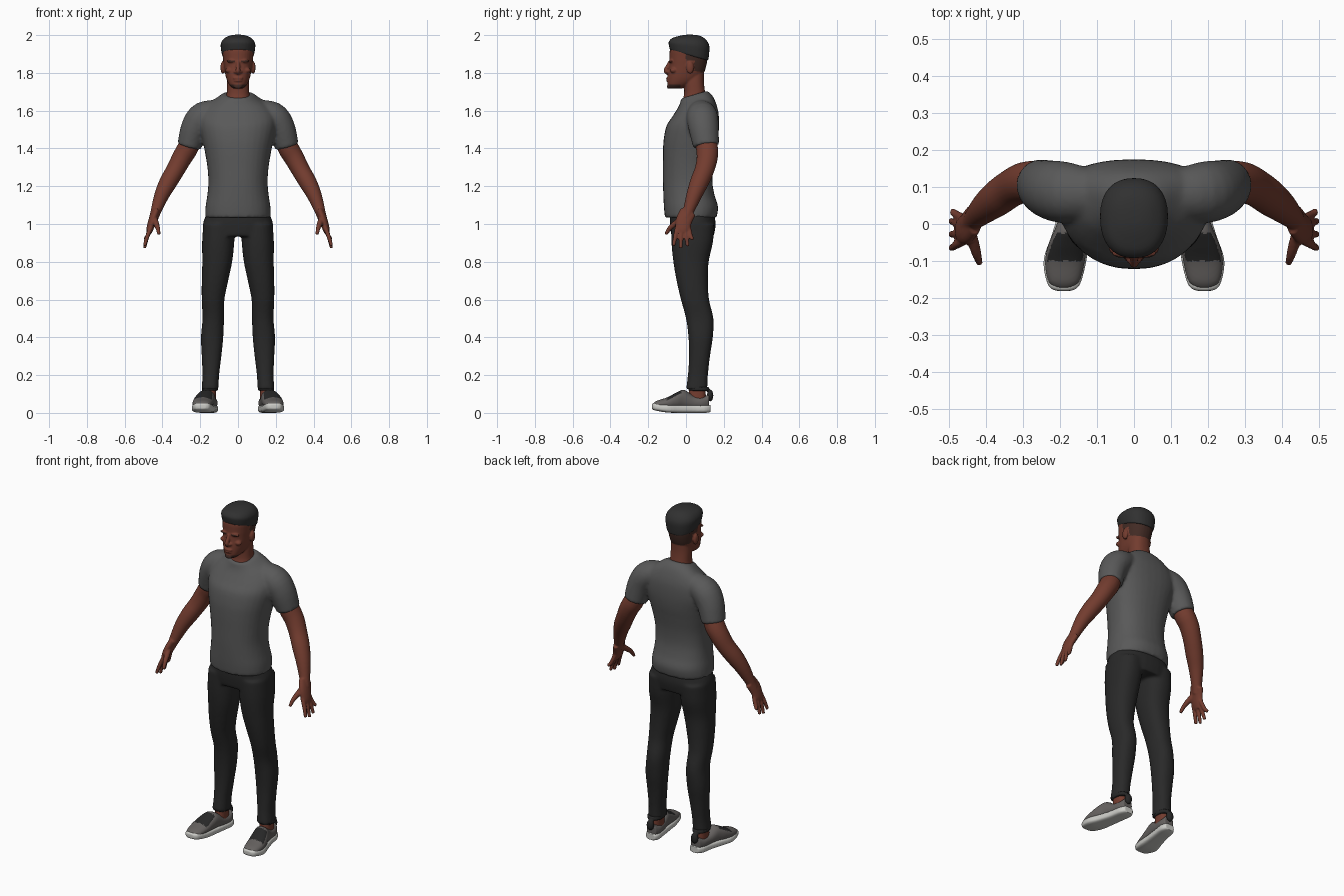
import bpy, bmesh, math
from mathutils import Vector, Matrix

COLOURS = {
    "shirt_grey": (0.10, 0.10, 0.10), "trouser_black": (0.022, 0.022, 0.022),
    "skin": (0.17, 0.045, 0.028), "hair_black": (0.030, 0.030, 0.030),
    "stubble": (0.055, 0.024, 0.018), "shoe_grey": (0.13, 0.12, 0.115),
    "sole_white": (0.60, 0.60, 0.57), "strap_black": (0.02, 0.02, 0.02),
}
MATS = {}
for key, rgb in COLOURS.items():
    MATS[key] = bpy.data.materials.new(key)
    MATS[key].diffuse_color = (*rgb, 1)


def spline(rows, steps=4):
    """Catmull-Rom interpolation through rows of numbers."""
    out = []
    for i in range(len(rows) - 1):
        p0, p1 = rows[max(i - 1, 0)], rows[i]
        p2, p3 = rows[i + 1], rows[min(i + 2, len(rows) - 1)]
        for k in range(steps):
            t = k / steps
            out.append([0.5 * (2 * b + (c - a) * t + (2 * a - 5 * b + 4 * c - d) * t * t
                               + (3 * b - a - 3 * c + d) * t ** 3)
                        for a, b, c, d in zip(p0, p1, p2, p3)])
    return out + [list(rows[-1])]


def skin_rings(bm, rings):
    loops = [[bm.verts.new(p) for p in ring] for ring in rings]
    n = len(loops[0])
    for a, b in zip(loops, loops[1:]):
        for i in range(n):
            bm.faces.new((a[i], a[(i + 1) % n], b[(i + 1) % n], b[i]))
    bm.faces.new(loops[0])
    bm.faces.new(loops[-1])


def loft(bm, rows, side=1, axis="z", power=2.3, n=32):
    """Rows: position, centre x, half width, low edge, high edge, widest level, tilt."""
    rows = [tuple(r) + ((r[3] + r[4]) / 2, 0)[len(r) - 5:] for r in rows]
    rings = []
    for t, c, r, lo, hi, mid, tilt in spline(rows):
        ring = []
        for i in range(n):
            a = 2 * math.pi * i / n
            ca, sa = math.cos(a), math.sin(a)
            u = math.copysign(abs(ca) ** (2 / power), ca)
            v = math.copysign(abs(sa) ** (2 / power), sa)
            w = v * ((hi - mid) if v > 0 else (mid - lo))
            x = side * (c + r * u)
            ring.append((x, mid + w, t + tilt * w) if axis == "z" else (x, t, mid + w))
        rings.append(ring)
    skin_rings(bm, rings)


def tube(bm, path, side=1, depth=1.0, n=16):
    """Path rows: x, y, z, radius; depth scales the front-to-back radius."""
    pts = spline(path)
    rings = []
    for i, p in enumerate(pts):
        t = (Vector(pts[min(i + 1, len(pts) - 1)][:3]) - Vector(pts[max(i - 1, 0)][:3])).normalized()
        u = t.cross(Vector((0, 1, 0))).normalized()
        v = u.cross(t)
        ring = []
        for k in range(n):
            a = 2 * math.pi * k / n
            q = Vector(p[:3]) + p[3] * (u * math.cos(a) + v * math.sin(a) * depth)
            ring.append((side * q.x, q.y, q.z))
        rings.append(ring)
    skin_rings(bm, rings)


def ball(bm, pos, size, side=1):
    m = Matrix.Translation((side * pos[0], pos[1], pos[2])) @ Matrix.Diagonal((*size, 1))
    bmesh.ops.create_uvsphere(bm, u_segments=20, v_segments=12, radius=1, matrix=m)


def fuse(name, bm, mats, voxel, smooth=4, rule=None):
    """Merge overlapping volumes into one smooth surface and colour it by rule."""
    bmesh.ops.recalc_face_normals(bm, faces=bm.faces)
    me = bpy.data.meshes.new(name)
    bm.to_mesh(me)
    bm.free()
    ob = bpy.data.objects.new(name, me)
    bpy.context.collection.objects.link(ob)
    rm = ob.modifiers.new("merge", "REMESH")
    rm.mode, rm.voxel_size = "VOXEL", voxel
    sm = ob.modifiers.new("soften", "SMOOTH")
    sm.factor, sm.iterations = 0.5, smooth
    done = bpy.data.meshes.new_from_object(ob.evaluated_get(bpy.context.evaluated_depsgraph_get()))
    ob.modifiers.clear()
    ob.data = done
    done.materials.clear()
    for m in mats:
        done.materials.append(MATS[m])
    for f in done.polygons:
        f.use_smooth = True
        f.material_index = rule(f.center, f.normal) if rule else 0
    return ob


# Shirt: torso and two short sleeves
bm = bmesh.new()
loft(bm, [(1.035, 0, .174, -.112, .162, .03, 0), (1.09, 0, .172, -.117, .170, .03, 0),
          (1.15, 0, .163, -.120, .152, .03, 0), (1.22, 0, .157, -.122, .140, .03, 0),
          (1.30, 0, .162, -.122, .143, .03, 0), (1.38, 0, .175, -.122, .156, .04, 0),
          (1.45, 0, .190, -.118, .169, .05, 0), (1.52, 0, .205, -.103, .175, .07, 0),
          (1.58, 0, .200, -.075, .172, .08, .1), (1.63, 0, .165, -.045, .158, .08, .15),
          (1.665, 0, .115, -.032, .138, .07, .25), (1.69, 0, .078, -.026, .112, .06, .3)])
for s in (1, -1):
    tube(bm, [(.08, .08, 1.605, .055), (.18, .085, 1.573, .076), (.228, .093, 1.51, .074),
              (.258, .107, 1.412, .064)], s, 1.08, 24)
fuse("shirt", bm, ["shirt_grey"], .009, 5)

# Trousers: hips and two legs
bm = bmesh.new()
loft(bm, [(1.07, 0, .160, -.085, .145), (1.0, 0, .186, -.085, .157), (.935, 0, .182, -.078, .147)])
for s in (1, -1):
    loft(bm, [(1.0, .100, .084, -.078, .150), (.9, .105, .085, -.077, .142), (.8, .110, .079, -.067, .120),
              (.7, .122, .070, -.050, .116), (.6, .132, .060, -.027, .122), (.5, .131, .057, .000, .145),
              (.4, .137, .059, .013, .142), (.3, .140, .052, .016, .127), (.2, .144, .044, .010, .116),
              (.125, .148, .045, .000, .113)], s)
fuse("trousers", bm, ["trouser_black"], .009, 4)

for s, label in ((1, "left"), (-1, "right")):
    # Arm with palm, fingers and thumb
    bm = bmesh.new()
    tube(bm, [(.215, .09, 1.52, .045), (.262, .11, 1.41, .055), (.297, .112, 1.35, .053),
              (.332, .097, 1.285, .049), (.370, .070, 1.22, .047), (.405, .042, 1.15, .039),
              (.437, .010, 1.06, .027), (.447, -.002, 1.03, .025)], s, 1.05, 24)
    tube(bm, [(.435, .012, 1.065, .022), (.452, -.01, 1.02, .022), (.466, -.016, .975, .019),
              (.472, -.017, .95, .014)], s, 2.0)
    for y0, y1, z1 in ((-.046, -.066, .885), (-.026, -.028, .872), (-.004, .008, .882), (.014, .036, .92)):
        tube(bm, [(.460, y0, .985, .012), (.480, (y0 + y1) / 2, .935, .0115), (.495, y1, z1, .009)], s, 1, 12)
    tube(bm, [(.445, -.015, 1.035, .016), (.432, -.060, 1.00, .015), (.424, -.088, .975, .012),
              (.418, -.106, .945, .009)], s, 1, 12)
    fuse(label + "_arm", bm, ["skin"], .005, 3)

    # Ankle
    bm = bmesh.new()
    loft(bm, [(.05, .150, .034, .010, .105), (.10, .149, .033, .015, .105), (.17, .147, .033, .02, .1)], s)
    fuse(label + "_ankle", bm, ["skin"], .008, 2)

    # Shoe upper with dark lace panel
    bm = bmesh.new()
    loft(bm, [(-.174, .190, .022, .03, .050), (-.155, .190, .043, .02, .064), (-.10, .187, .054, .02, .082),
              (-.05, .178, .052, .02, .108), (-.01, .167, .046, .02, .122), (.04, .156, .042, .02, .092),
              (.09, .149, .041, .02, .086), (.122, .146, .030, .02, .100)], s, "y")
    fuse(label + "_shoe", bm, ["shoe_grey", "strap_black"], .005, 3,
         lambda c, n: int(n.z > .62 and -.10 < c.y < -.025))

    # Sole
    bm = bmesh.new()
    loft(bm, [(-.181, .190, .020, .022, .046), (-.165, .190, .043, .013, .052), (-.10, .187, .058, .002, .047),
              (-.03, .172, .051, .000, .044), (.04, .157, .045, .000, .043), (.10, .148, .043, .000, .043),
              (.130, .145, .029, .004, .042)], s, "y", 3.5)
    fuse(label + "_sole", bm, ["sole_white"], .005, 2)

    # Heel strap and pad
    bm = bmesh.new()
    loft(bm, [(.117, .149, .043, .012, .122), (.137, .149, .043, .012, .122)], s)
    ball(bm, (.147, .128, .092), (.022, .017, .032), s)
    fuse(label + "_heel_strap", bm, ["strap_black"], .005, 2)

# Head: neck, skull, nose, lips, brow and ears
bm = bmesh.new()
loft(bm, [(1.58, 0, .080, .01, .125), (1.64, 0, .070, -.018, .118), (1.69, 0, .060, -.010, .103),
          (1.75, 0, .058, -.01, .095), (1.80, 0, .055, -.01, .095)])
loft(bm, [(1.718, 0, .026, -.086, -.02), (1.735, 0, .045, -.096, .02), (1.765, 0, .060, -.097, .07),
          (1.80, 0, .069, -.094, .095), (1.84, 0, .075, -.088, .108), (1.88, 0, .080, -.087, .114),
          (1.93, 0, .082, -.083, .114), (1.97, 0, .060, -.05, .085)])
tube(bm, [(0, -.084, 1.86, .009), (0, -.099, 1.83, .011), (0, -.107, 1.81, .012), (0, -.094, 1.797, .010)])
ball(bm, (0, -.095, 1.772), (.027, .011, .007))
ball(bm, (0, -.094, 1.759), (.023, .011, .007))
ball(bm, (0, -.091, 1.728), (.022, .010, .013))
for s in (1, -1):
    ball(bm, (.033, -.079, 1.862), (.028, .013, .008), s)
    ball(bm, (.048, -.066, 1.813), (.020, .018, .014), s)
    ball(bm, (.014, -.095, 1.805), (.009, .010, .008), s)
    ball(bm, (.081, .022, 1.828), (.012, .020, .033), s)


def head_colour(c, n):
    nape = c.y > .045 and c.z > 1.80 - .2 * (c.y - .1)
    sideburn = 0 < c.y < .045 and c.z > 1.865
    beard = c.y < -.03 and 1.705 < c.z < 1.738
    brow = .014 < abs(c.x) < .052 and abs(c.z - 1.862) < .005 and c.y < -.05
    return int(nape or sideburn or beard or brow)


fuse("head", bm, ["skin", "stubble"], .0045, 3, head_colour)

# Hair cap, lower at the back than over the forehead
bm = bmesh.new()
loft(bm, [(1.892, 0, .084, -.085, .118, .02, -.28), (1.925, 0, .090, -.091, .123, .02, -.2),
          (1.955, 0, .091, -.091, .123, .02, -.1), (1.98, 0, .076, -.072, .106, .02, -.05),
          (1.996, 0, .048, -.035, .075, .02, 0), (2.002, 0, .02, 0, .04, .02, 0)])
fuse("hair", bm, ["hair_black"], .005, 3)
